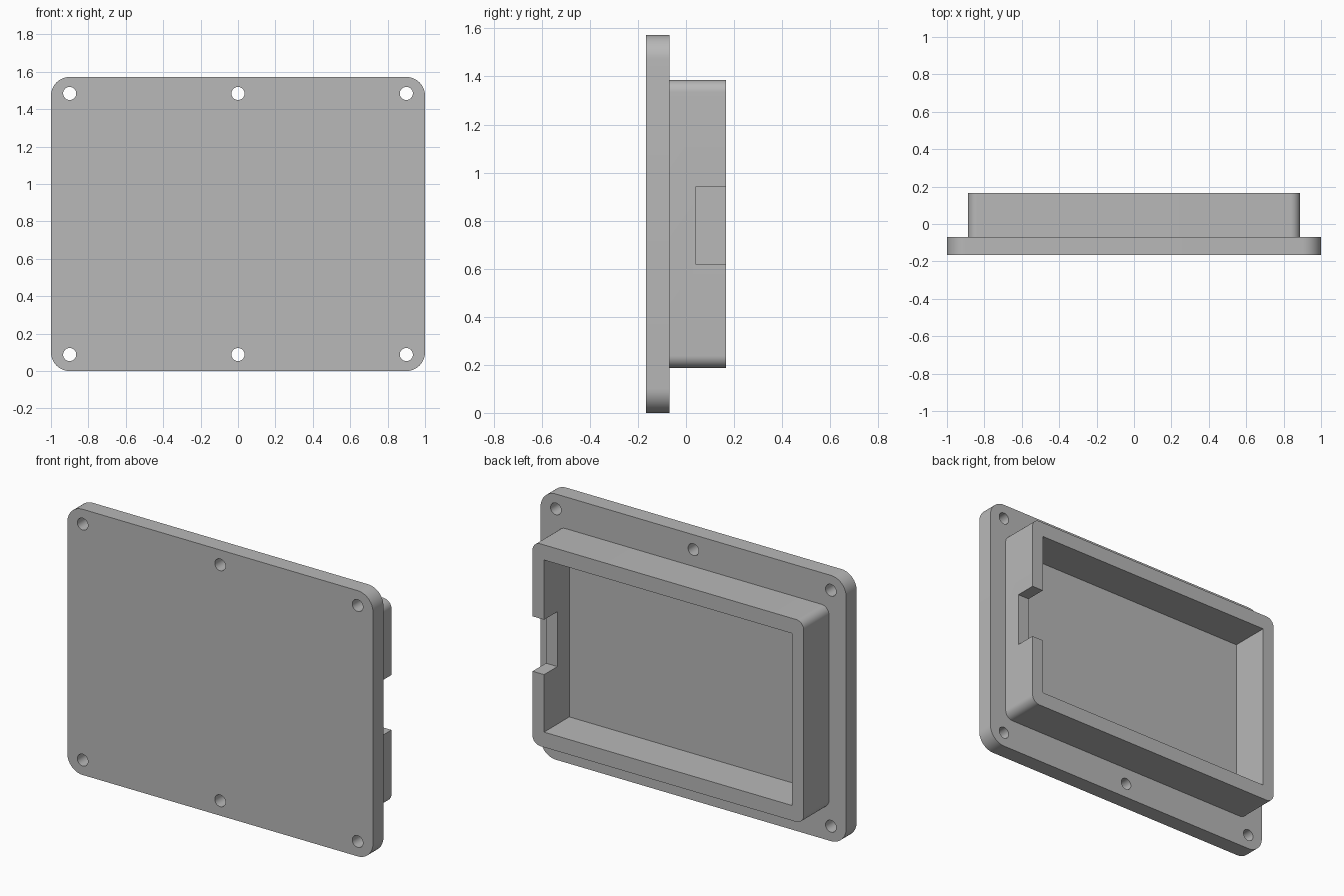
import bpy, bmesh
from math import sin, cos, pi

if "Cube" in bpy.data.objects:
    bpy.data.objects.remove(bpy.data.objects["Cube"])

# Main dimensions
FRONT, SEAT, BACK = -0.167, -0.069, 0.167
HEIGHT = 1.572
MID = HEIGHT / 2

grey = bpy.data.materials.new("plain_grey")
grey.use_nodes = True
grey.diffuse_color = (0.48, 0.48, 0.48, 1)
grey.node_tree.nodes["Principled BSDF"].inputs["Base Color"].default_value = grey.diffuse_color


def rounded(width, height, radius, steps=12):
    """Outline of a rounded rectangle around the middle of the plate."""
    points = []
    for i, (sx, sz) in enumerate([(1, 1), (-1, 1), (-1, -1), (1, -1)]):
        cx, cz = sx * (width / 2 - radius), sz * (height / 2 - radius)
        for k in range(steps + 1):
            a = (i + k / steps) * pi / 2
            points.append((cx + radius * cos(a), MID + cz + radius * sin(a)))
    return points


def rectangle(x0, x1, z0, z1):
    return [(x0, z0), (x1, z0), (x1, z1), (x0, z1)]


def circle(x, z, radius, sides=32):
    return [(x + radius * cos(2 * pi * k / sides), z + radius * sin(2 * pi * k / sides))
            for k in range(sides)]


def prism(name, outline, y0, y1):
    """Extrude an x-z outline from y0 to y1."""
    bm = bmesh.new()
    face = bm.faces.new([bm.verts.new((x, y0, z)) for x, z in outline])
    side = bmesh.ops.extrude_face_region(bm, geom=[face])["geom"]
    for v in side:
        if isinstance(v, bmesh.types.BMVert):
            v.co.y = y1
    bmesh.ops.recalc_face_normals(bm, faces=bm.faces)
    mesh = bpy.data.meshes.new(name)
    bm.to_mesh(mesh)
    bm.free()
    mesh.materials.append(grey)
    obj = bpy.data.objects.new(name, mesh)
    bpy.context.collection.objects.link(obj)
    return obj


def combine(target, tool, operation):
    """Apply a boolean and discard the tool."""
    mod = target.modifiers.new(operation.lower(), "BOOLEAN")
    mod.operation, mod.object, mod.solver = operation, tool, "EXACT"
    bpy.context.view_layer.objects.active = target
    bpy.ops.object.modifier_apply(modifier=mod.name)
    bpy.data.objects.remove(tool)


# Flange plate with the raised rim block behind it
cover = prism("cover_plate", rounded(2, HEIGHT, 0.1), FRONT, SEAT)
combine(cover, prism("rim", rounded(1.775, 1.197, 0.05), SEAT - 0.04, BACK), "UNION")

# Sharp-cornered cavity inside the rim
cavity = rectangle(-0.812, 0.812, MID - 0.509, MID + 0.509)
combine(cover, prism("cavity", cavity, SEAT, BACK + 0.1), "DIFFERENCE")

# Cable notch through the left wall
notch = rectangle(0.75, 0.95, 0.617, 0.942)
combine(cover, prism("notch", notch, 0.042, BACK + 0.1), "DIFFERENCE")

# Six screw holes
for x in (-0.9, 0, 0.9):
    for z in (0.088, HEIGHT - 0.088):
        combine(cover, prism("screw_hole", circle(x, z, 0.035), FRONT - 0.1, SEAT + 0.1), "DIFFERENCE")

# Smooth corners and holes, crisp edges
bpy.ops.object.select_all(action="DESELECT")
cover.select_set(True)
bpy.context.view_layer.objects.active = cover
bpy.ops.object.shade_smooth_by_angle(angle=pi / 6)
